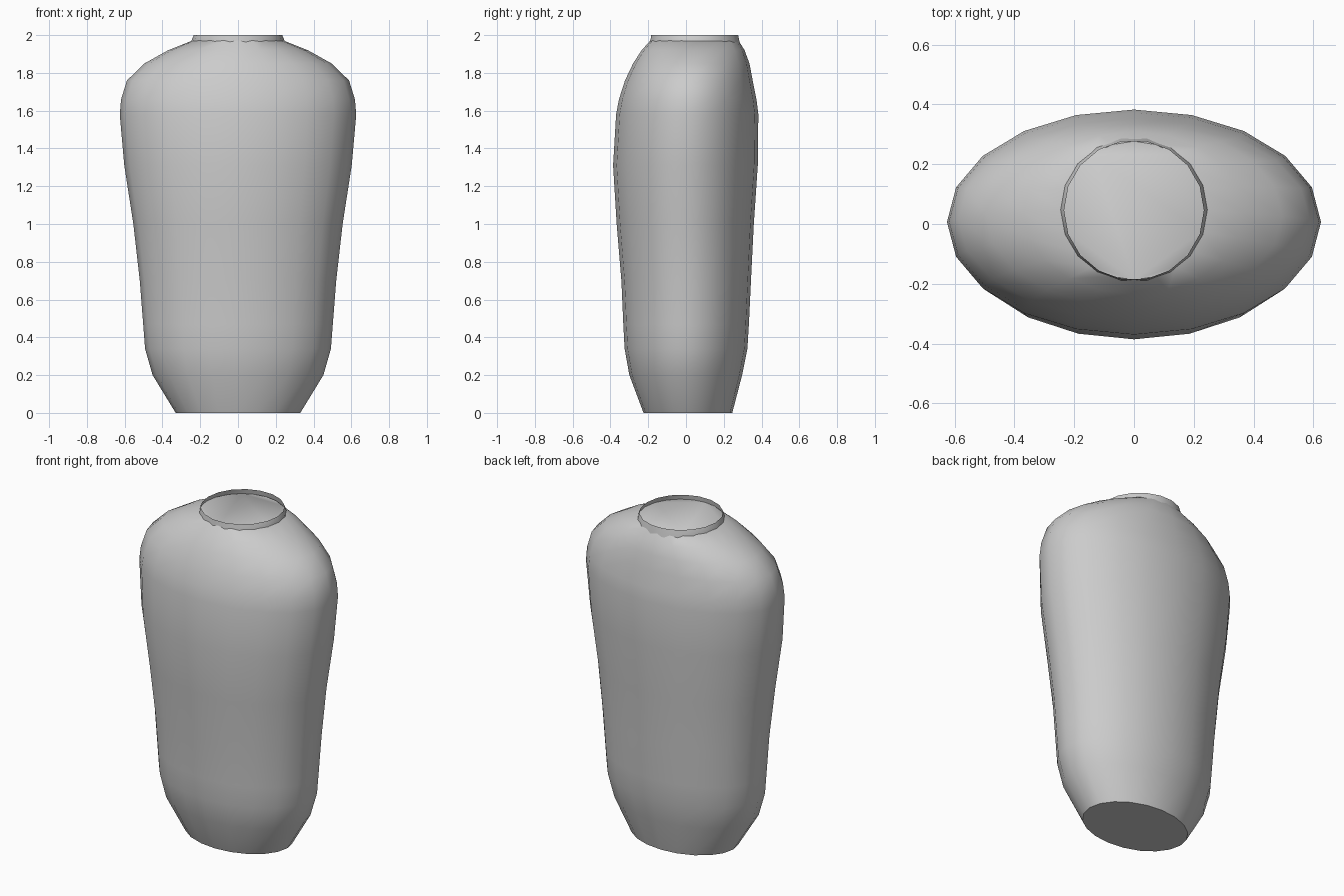
import bpy, bmesh, math

cube = bpy.data.objects.get("Cube")
if cube:
    bpy.data.objects.remove(cube)

grey = bpy.data.materials.new("light_grey_clay")
grey.use_nodes = True
grey.diffuse_color = (0.6, 0.6, 0.6, 1)
grey.node_tree.nodes["Principled BSDF"].inputs["Base Color"].default_value = (0.6, 0.6, 0.6, 1)


def loft(name, sections, sides, caps):
    """Skin oval sections given as (z, half width, front y, back y)."""
    bm = bmesh.new()
    rings = []
    for z, rx, front, back in sections:
        cy, ry = (front + back) / 2, (back - front) / 2
        angles = [2 * math.pi * i / sides for i in range(sides)]
        rings.append([bm.verts.new((rx * math.cos(a), cy + ry * math.sin(a), z)) for a in angles])
    for low, high in zip(rings, rings[1:]):
        for i in range(sides):
            j = (i + 1) % sides
            bm.faces.new((low[i], low[j], high[j], high[i]))
    if caps:
        bm.faces.new(rings[0][::-1])
        bm.faces.new(rings[-1])
    mesh = bpy.data.meshes.new(name)
    bm.to_mesh(mesh)
    bm.free()
    mesh.materials.append(grey)
    obj = bpy.data.objects.new(name, mesh)
    bpy.context.collection.objects.link(obj)
    bpy.ops.object.select_all(action='DESELECT')
    obj.select_set(True)
    bpy.context.view_layer.objects.active = obj
    bpy.ops.object.shade_smooth_by_angle(angle=math.radians(40))
    return obj


# Oval vase body, narrow foot to broad shoulder
body = loft("vase_body", [
    (0.00, 0.33, -0.225, 0.245),
    (0.20, 0.452, -0.30, 0.297),
    (0.34, 0.492, -0.325, 0.325),
    (0.47, 0.502, -0.332, 0.333),
    (0.70, 0.52, -0.342, 0.344),
    (1.00, 0.554, -0.367, 0.359),
    (1.31, 0.602, -0.386, 0.38),
    (1.58, 0.626, -0.37, 0.383),
    (1.66, 0.619, -0.355, 0.373),
    (1.76, 0.588, -0.323, 0.353),
    (1.85, 0.495, -0.28, 0.336),
    (1.92, 0.37, -0.235, 0.31),
    (1.973, 0.237, -0.187, 0.277),
], 20, True)

# Short open neck ring around the mouth
neck = loft("neck_ring", [
    (1.95, 0.248, -0.195, 0.29),
    (1.975, 0.245, -0.191, 0.285),
    (2.00, 0.234, -0.188, 0.28),
], 18, False)
